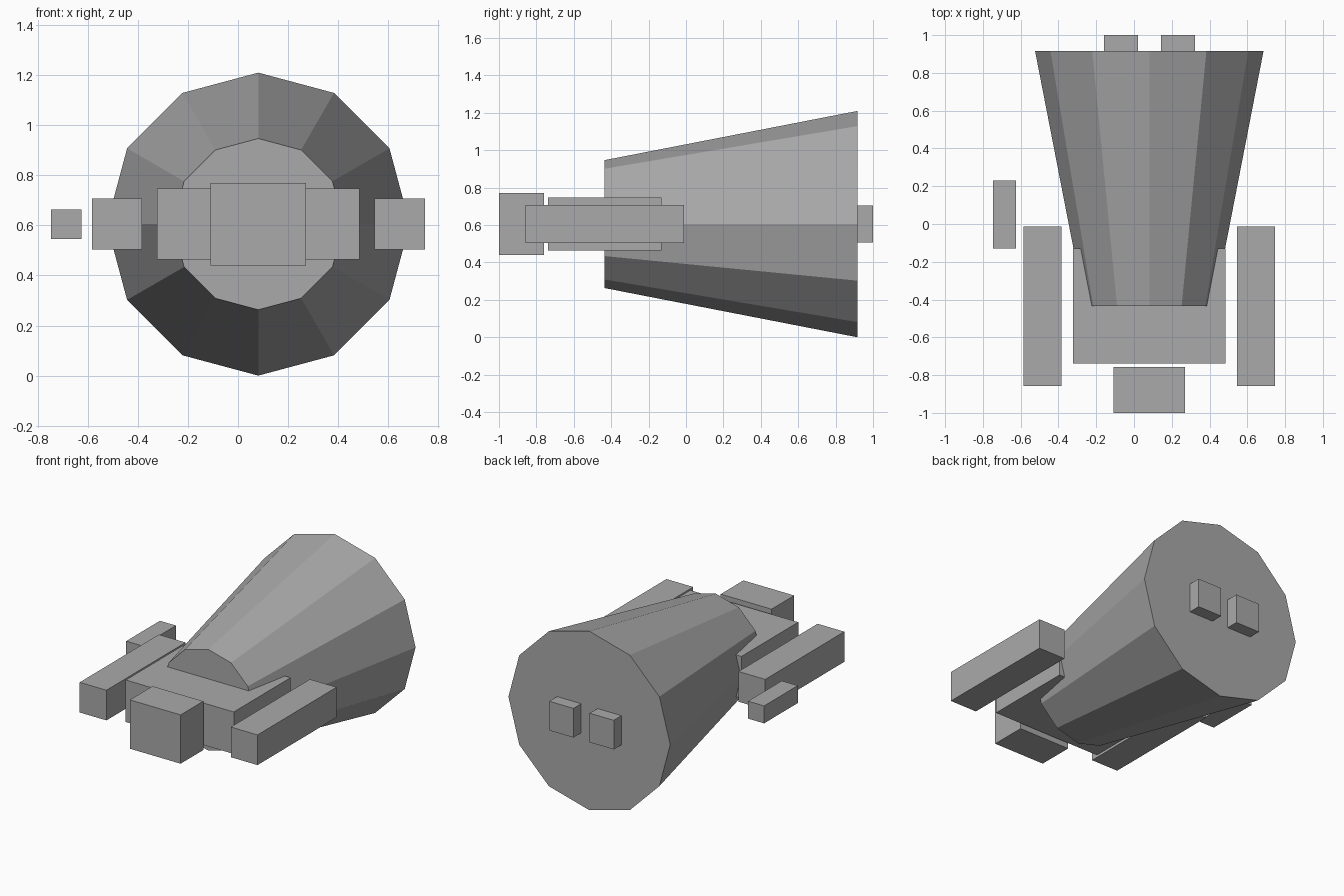
import bpy
from math import pi

if "Cube" in bpy.data.objects:
    bpy.data.objects.remove(bpy.data.objects["Cube"])

CX, CZ = 0.081, 0.605   # shared axis of hull and boxes

# Dark grey paint for every part
grey = bpy.data.materials.new("dark_grey")
grey.diffuse_color = (0.4, 0.4, 0.4, 1)
grey.use_nodes = True
grey.node_tree.nodes["Principled BSDF"].inputs["Base Color"].default_value = grey.diffuse_color


def box(name, x, y, z):
    """Box spanning the given (min, max) range on each axis."""
    spans = (x, y, z)
    bpy.ops.mesh.primitive_cube_add(size=1, location=[(a + b) / 2 for a, b in spans])
    ob = bpy.context.object
    ob.name = name
    ob.scale = [b - a for a, b in spans]
    bpy.ops.object.transform_apply(location=False, rotation=False, scale=True)
    ob.data.materials.append(grey)
    return ob


def around(c, width):
    return (c - width / 2, c + width / 2)


# Tapered twelve-sided hull, narrow end to the front, a corner at the top
Y0, Y1 = -0.435, 0.917
bpy.ops.mesh.primitive_cone_add(vertices=12, radius1=0.605, radius2=0.342,
                                depth=Y1 - Y0, location=(CX, (Y0 + Y1) / 2, CZ),
                                rotation=(pi / 2, 0, 0))
hull = bpy.context.object
hull.name = "hull"
hull.data.materials.append(grey)

# Wide block through the narrow end, and the nose block ahead of it
box("front_body", around(CX, 0.808), (-0.738, -0.131), around(CZ, 0.284))
box("nose_block", around(CX, 0.38), (-1.0, -0.758), around(CZ, 0.33))

# Side pods, mirrored about the hull axis
for side, name in ((-1, "left"), (1, "right")):
    box(name + "_pod", around(CX + side * 0.565, 0.2), (-0.857, -0.012), around(CZ, 0.204))

# Small outer pod on the left only
box("outer_left_pod", around(-0.686, 0.12), (-0.129, 0.231), around(CZ, 0.118))

# Pair of exhaust blocks on the rear face
for side, name in ((-1, "left"), (1, "right")):
    box(name + "_exhaust", around(CX + side * 0.151, 0.18), (Y1, 1.0), around(CZ, 0.197))
